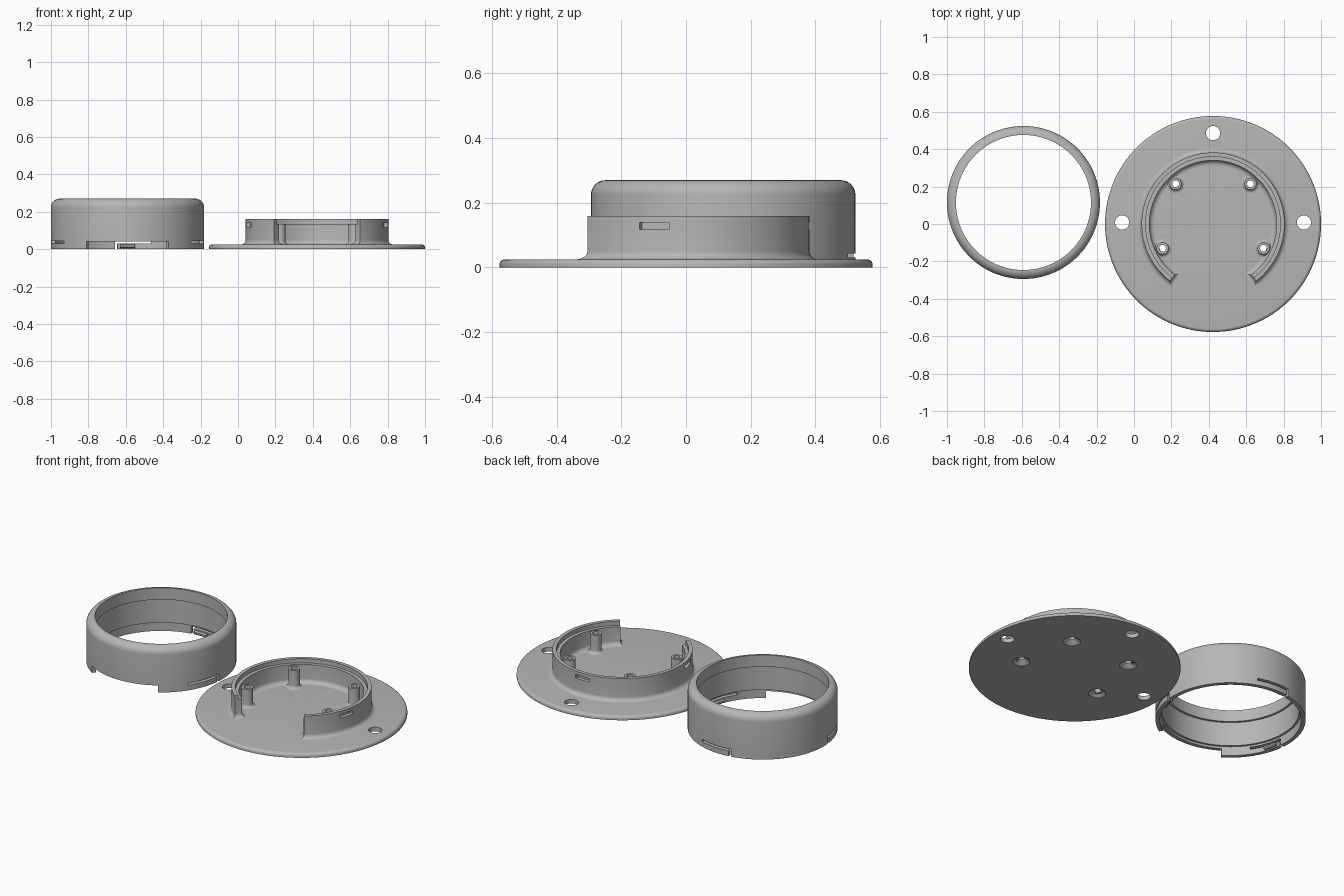
import bpy
import bmesh
from math import sin, cos, radians, degrees, pi, ceil

if "Cube" in bpy.data.objects:
    bpy.data.objects.remove(bpy.data.objects["Cube"])

BASE = (0.4225, 0.0)
CAP = (-0.591, 0.115)
LATCHES = (-15, 90, 195)

plastic = bpy.data.materials.new("grey plastic")
plastic.use_nodes = True
GREY = (0.47, 0.47, 0.47, 1)
plastic.diffuse_color = GREY
plastic.node_tree.nodes["Principled BSDF"].inputs["Base Color"].default_value = GREY


def finish(name, bm, centre):
    bmesh.ops.remove_doubles(bm, verts=bm.verts, dist=1e-5)
    bmesh.ops.recalc_face_normals(bm, faces=bm.faces)
    mesh = bpy.data.meshes.new(name)
    bm.to_mesh(mesh)
    bm.free()
    mesh.materials.append(plastic)
    obj = bpy.data.objects.new(name, mesh)
    obj.location = (centre[0], centre[1], 0)
    bpy.context.collection.objects.link(obj)
    return obj


def lathe(name, profile, centre, steps=96):
    """Revolve a closed (radius, z) profile about a vertical axis."""
    bm = bmesh.new()
    vs = [bm.verts.new((r, 0, z)) for r, z in profile]
    es = [bm.edges.new((vs[i - 1], vs[i])) for i in range(len(vs))
          if profile[i - 1][0] + profile[i][0] > 0]
    bmesh.ops.spin(bm, geom=vs + es, cent=(0, 0, 0), axis=(0, 0, 1),
                   angle=2 * pi, steps=steps)
    return finish(name, bm, centre)


def sector(name, start, end, levels, centre):
    """Loft a ring sector through (inner r, outer r, end offset, z) levels."""
    bm = bmesh.new()
    n = max(2, ceil((end - start) / 3))
    rows = []
    for inner, outer, grow, z in levels:
        extra = degrees(2 * grow / (inner + outer))
        angles = [radians(start - extra + (end - start + 2 * extra) * i / n)
                  for i in range(n + 1)]
        rows.append([[bm.verts.new((r * cos(a), r * sin(a), z)) for a in angles]
                     for r in (inner, outer)])
    for i in range(n):
        for row in (rows[0], rows[-1]):
            bm.faces.new((row[0][i], row[0][i + 1], row[1][i + 1], row[1][i]))
        for low, high in zip(rows, rows[1:]):
            for s in (0, 1):
                bm.faces.new((low[s][i], low[s][i + 1], high[s][i + 1], high[s][i]))
    for low, high in zip(rows, rows[1:]):
        for i in (0, n):
            bm.faces.new((low[0][i], low[1][i], high[1][i], high[0][i]))
    return finish(name, bm, centre)


def cut(target, cutters):
    for cutter in cutters:
        cutter.hide_render = True
        mod = target.modifiers.new("cut", 'BOOLEAN')
        mod.operation = 'DIFFERENCE'
        mod.solver = 'EXACT'
        mod.object = cutter
    bpy.context.view_layer.update()
    graph = bpy.context.evaluated_depsgraph_get()
    mesh = bpy.data.meshes.new_from_object(target.evaluated_get(graph))
    target.modifiers.clear()
    target.data = mesh
    for cutter in cutters:
        bpy.data.objects.remove(cutter)


def block(r0, r1, z0, z1):
    return [(r0, r1, 0, z0), (r0, r1, 0, z1)]


def quarter(steps=6):
    return [pi / 2 * i / steps for i in range(steps + 1)]


parts = []

# Round base plate with a softened upper edge
edge = [(0.5605 + 0.017 * cos(a), 0.008 + 0.017 * sin(a)) for a in quarter()]
plate = lathe("base_plate", [(0, 0), (0.5775, 0)] + edge + [(0, 0.025)], BASE, 128)

# Mounting holes, and countersunk bores under the posts
post_spots = [(BASE[0] + s * x, y) for s in (-1, 1) for x, y in ((0.2, 0.215), (0.27, -0.13))]
holes = [(BASE[0], 0.486), (BASE[0] - 0.486, 0.008), (BASE[0] + 0.486, 0.008)]
cutters = [lathe("hole_cutter", [(0, -0.1), (0.038, -0.1), (0.038, 0.1), (0, 0.1)], h, 32)
           for h in holes]
cutters += [lathe("bore_cutter", [(0, -0.01), (0.048, -0.01), (0.048, 0.002), (0.018, 0.024),
                                  (0.018, 0.1), (0, 0.1)], p, 32) for p in post_spots]
cut(plate, cutters)
parts.append(plate)

# Hollow screw posts with a flared foot
for i, spot in enumerate(post_spots):
    flare = [(0.05 - 0.018 * sin(a), 0.043 - 0.018 * cos(a)) for a in quarter()]
    parts.append(lathe(f"screw_post_{i + 1}", [(0.018, 0.024), (0.05, 0.024)] + flare
                       + [(0.032, 0.135), (0.018, 0.135)], spot, 32))

# Open curved wall with a filleted foot and a stepped inner ledge
IN, OUT, F = 0.34, 0.382, 0.025
levels = [(IN - F, OUT + F, F, 0.015)]
for a in quarter():
    d = F * (1 - sin(a))
    levels.append((IN - d, OUT + d, d, 0.05 - F * cos(a)))
levels += [(IN, OUT, 0, 0.135), (0.36, OUT, 0, 0.135), (0.36, OUT, 0, 0.16)]
wall = sector("curved_wall", -53, 233, levels, BASE)
cut(wall, [sector("slot_cutter", a - 7, a + 7, block(0.362, 0.45, 0.118, 0.139), BASE)
           for a in LATCHES])
parts.append(wall)

# Cap ring with rounded shoulder and stepped bore
shoulder = [(0.364 + 0.045 * cos(a), 0.225 + 0.045 * sin(a)) for a in quarter(8)]
cap = lathe("cap_ring", [(0.386, 0), (0.409, 0)] + shoulder
            + [(0.361, 0.27), (0.361, 0.2), (0.374, 0.2), (0.374, 0.055), (0.386, 0.055)],
            CAP, 128)

# Front notch, plus slits that free the three latch fingers
cutters = [sector("notch_cutter", -122.5, -57.5, block(0.3, 0.5, -0.1, 0.042), CAP)]
for a, free in zip(LATCHES, (1, 1, -1)):
    lo, hi = sorted((a - 19 * free, a + 10 * free))
    cutters.append(sector("slit_cutter", lo, hi, block(0.3, 0.5, 0.031, 0.044), CAP))
    tip = a + 9 * free
    cutters.append(sector("gap_cutter", tip - 1, tip + 1, block(0.31, 0.49, -0.1, 0.038), CAP))
cut(cap, cutters)
parts.append(cap)

# Small catches inside the fingers
for i, a in enumerate(LATCHES):
    parts.append(sector(f"latch_catch_{i + 1}", a - 6, a + 6,
                        [(0.378, 0.39, 0, 0.006), (0.37, 0.39, 0, 0.012),
                         (0.37, 0.39, 0, 0.022), (0.378, 0.39, 0, 0.028)], CAP))

# Smooth curved surfaces, crisp edges
bpy.ops.object.select_all(action='DESELECT')
for obj in parts:
    obj.select_set(True)
bpy.context.view_layer.objects.active = parts[0]
bpy.ops.object.shade_smooth_by_angle(angle=radians(30))
